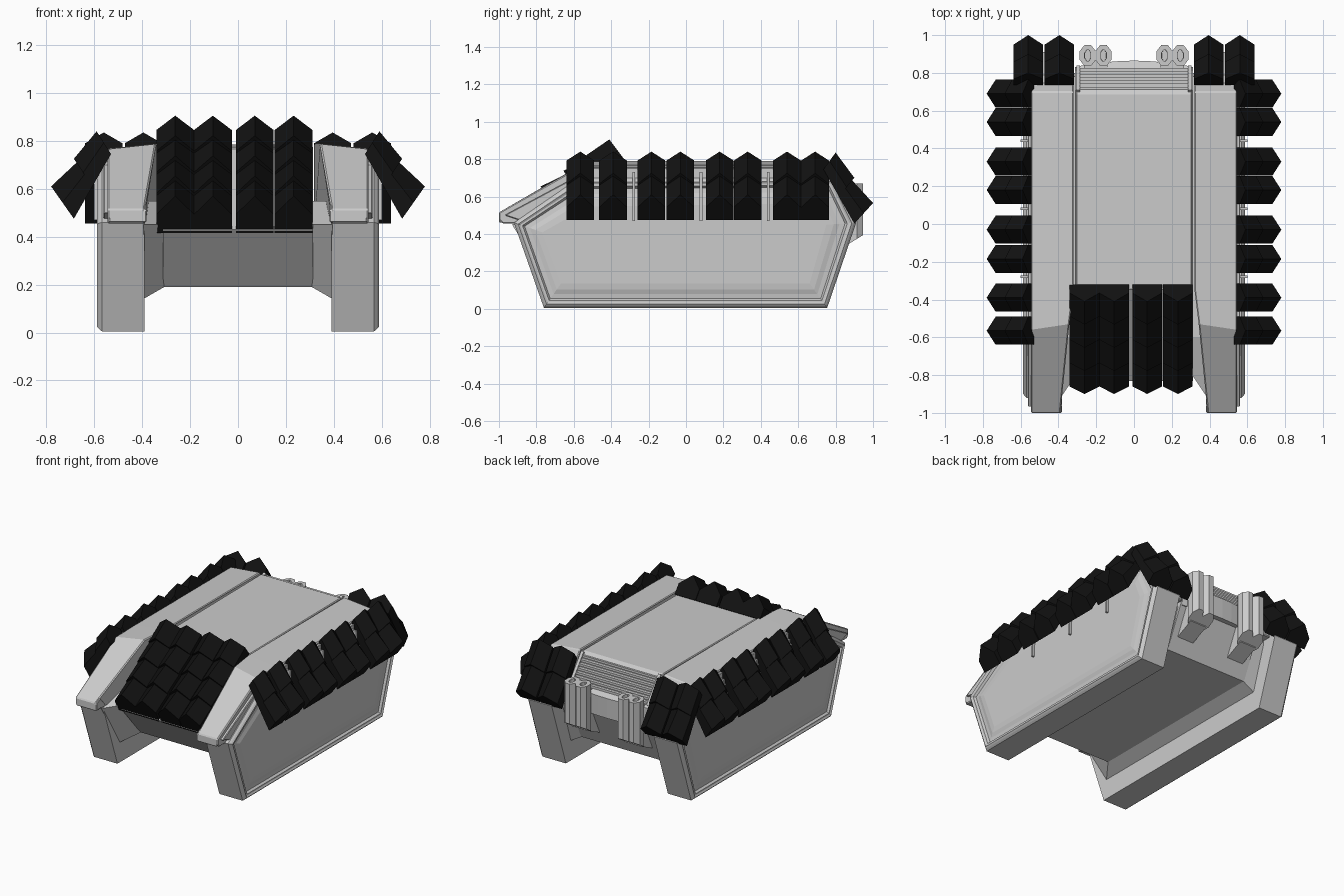
import bpy, bmesh, math
from mathutils import Vector

if "Cube" in bpy.data.objects:
    bpy.data.objects.remove(bpy.data.objects["Cube"])

black = bpy.data.materials.new("armour_black")
black.diffuse_color = (0.006, 0.006, 0.006, 1)
black.use_nodes = True
black.node_tree.nodes["Principled BSDF"].inputs["Base Color"].default_value = black.diffuse_color


def finish(bm, name, mat=None, mirror=False, bevel=0):
    bmesh.ops.recalc_face_normals(bm, faces=bm.faces[:])
    me = bpy.data.meshes.new(name)
    bm.to_mesh(me)
    bm.free()
    ob = bpy.data.objects.new(name, me)
    bpy.context.collection.objects.link(ob)
    if mat:
        me.materials.append(mat)
    if bevel:
        b = ob.modifiers.new("Bevel", 'BEVEL')
        b.width, b.segments = bevel, 1
    if mirror:
        ob.modifiers.new("Mirror", 'MIRROR').use_clip = False
    return ob


def prism(bm, profile, x0, x1):
    """Extrude a (y, z) profile across x; x0 may depend on y."""
    inner = x0 if callable(x0) else (lambda y: x0)
    a = [bm.verts.new((inner(y), y, z)) for y, z in profile]
    b = [bm.verts.new((x1, y, z)) for y, z in profile]
    n = len(profile)
    bm.faces.new(a)
    cap = bm.faces.new(b)
    for i in range(n):
        j = (i + 1) % n
        bm.faces.new((a[i], a[j], b[j], b[i]))
    return a, b, cap


def box(bm, c, s):
    vs = bmesh.ops.create_cube(bm, size=1)["verts"]
    for v in vs:
        v.co = Vector((v.co[i] * s[i] + c[i] for i in range(3)))
    return vs


# Track pods with a stepped rim and a softly rounded recessed panel
POD = [(-.76, .005), (.755, .005), (.91, .46), (.79, .70), (-.57, .70), (-.92, .46)]
bm = bmesh.new()
a, b, cap = prism(bm, POD, .39, .568)
bmesh.ops.recalc_face_normals(bm, faces=bm.faces[:])
for t, d in ((.012, .012), (.012, .008), (.012, -.006), (.012, 0), (.012, -.014),
             (.03, .003), (.03, .008), (.04, .004)):
    bmesh.ops.inset_region(bm, faces=[cap], thickness=t, depth=d)
pods = finish(bm, "track_pod", mirror=True)


# Central hull tub
bm = bmesh.new()
HULL = [(-.62, .19), (-.83, .43), (-.35, .765), (.70, .775), (.81, .61), (.83, .47), (.70, .19)]
prism(bm, HULL, -.312, .312)
finish(bm, "hull_tub")

# Chamfered fillers between the tub and the pods
bm = bmesh.new()
a, b, cap = prism(bm, [(-.62, .19), (-.80, .45), (-.6, .55), (.78, .55), (.80, .45), (.70, .19)], .308, .395)
b[0].co.z = b[5].co.z = .14
b[0].co.y, b[1].co.y = -.74, -.93
finish(bm, "hull_chamfer", mirror=True)

# Raised deck plate with a shallow curve at both ends
bm = bmesh.new()
prism(bm, [(-.35, .76), (-.35, .778), (.685, .785), (.715, .77), (.715, .75)], -.308, .308)
finish(bm, "deck_plate", bevel=.005)


# Fenders: narrow at the front, wider along the deck
def inner_edge(y):
    return .32 + .07 * max(0, min(1, (-.35 - y) / .65))


bm = bmesh.new()
FENDER = [(-.98, .455), (-1, .475), (-1, .515), (-.56, .765), (-.35, .768), (.70, .768),
          (.80, .61), (.86, .47)]
a, b, cap = prism(bm, FENDER, inner_edge, .545)
for i in (3, 4, 5):
    a[i].co.z += .022
a[3].co.y = -.53
finish(bm, "fender", mirror=True, bevel=.006)

# Fender nose lips and sloping cover strips
bm = bmesh.new()
prism(bm, [(-1, .46), (-1, .51), (-.96, .535), (-.9, .47)], .382, .538)
prism(bm, [(-.56, .72), (-.54, .755), (.70, .755), (.84, .5), (.80, .46), (-.85, .46), (-.97, .5)], .5, .562)
finish(bm, "fender_trim", mirror=True, bevel=.004)

# Engine grille: slats down the rear slope and a curved apron
bm = bmesh.new()
for i in range(7):
    t = i / 6
    vs = box(bm, (0, .715 + .10 * t, .762 - .135 * t), (.57, .022, .016))
for s in (-1, 1):
    prism(bm, [(.69, .77), (.71, .79), (.84, .62), (.81, .60)], s * .285, s * .305)
finish(bm, "engine_grille")
bm = bmesh.new()
N = 8
rows = []
for y0, z, k in ((.80, .625, 0), (.835, .60, .03), (.83, .46, .03), (.75, .46, 0)):
    rows.append([bm.verts.new((-.30 + .6 * i / N, y0 + k * math.sin(math.pi * i / N), z))
                 for i in range(N + 1)])
for r in range(4):
    p, q = rows[r], rows[(r + 1) % 4]
    for i in range(N):
        bm.faces.new((p[i], p[i + 1], q[i + 1], q[i]))
bm.faces.new([r[0] for r in rows])
bm.faces.new([r[-1] for r in rows])
finish(bm, "rear_apron")

# Twin octagonal exhaust stacks with bored tops
bm = bmesh.new()
for cx in (.162, .245):
    r = bmesh.ops.create_cone(bm, cap_ends=True, segments=8, radius1=.046, radius2=.046, depth=.34)
    rot = math.pi / 8
    for v in r["verts"]:
        x, y = v.co.x, v.co.y
        x, y = x * math.cos(rot) - y * math.sin(rot), x * math.sin(rot) + y * math.cos(rot)
        top = v.co.z > 0
        v.co = (cx + x, .892 + y * 1.3, .67 if top else .36 + y * .8)
    top = [f for f in bm.faces if all(v in r["verts"] and v.co.z > .66 for v in f.verts)]
    bmesh.ops.recalc_face_normals(bm, faces=bm.faces[:])
    bmesh.ops.inset_region(bm, faces=top, thickness=.028, depth=0)
    bmesh.ops.inset_region(bm, faces=top, thickness=.001, depth=-.05)
prism(bm, [(.74, .28), (.87, .34), (.87, .62), (.80, .62)], .14, .265)
finish(bm, "exhaust", mirror=True)


# Ridged armour tiles: a column of shingled, gabled bricks
def column(bm, across, to3d, base, ridge, count, width=.148):
    b0, b1, r0, r1 = (Vector(p) for p in (*base, *ridge))
    w = width / 2
    for i in range(count):
        rings = []
        for k, lift in ((i, 1 if i == 0 else .86), (i + 1, 1)):
            t = k / count
            p = b0.lerp(b1, t)
            q = p.lerp(r0.lerp(r1, t), lift)
            m = p.lerp(q, .5)
            rings.append([bm.verts.new(to3d(across + u, c))
                          for u, c in ((-w, p), (w, p), (w, m), (0, q), (-w, m))])
        a, b = rings
        bm.faces.new(a)
        bm.faces.new(b)
        for j in range(5):
            h = (j + 1) % 5
            bm.faces.new((a[j], a[h], b[h], b[j]))


bm = bmesh.new()
for y in (-.565, -.39, -.185, -.03, .18, .33, .54, .69):
    column(bm, y, lambda u, c: (c.x, u, c.y), ((.53, .745), (.685, .475)), ((.59, .84), (.78, .61)), 2)
finish(bm, "side_armour_tiles", black, mirror=True)

bm = bmesh.new()
for x in (.395, .56):
    column(bm, x, lambda u, c: (u, c.x, c.y), ((.735, .745), (.90, .455)), ((.80, .835), (1.0, .565)), 2, .155)
finish(bm, "rear_armour_tiles", black, mirror=True)

bm = bmesh.new()
for x in (-.262, -.105, .07, .232):
    column(bm, x, lambda u, c: (u, c.x, c.y), ((-.32, .785), (-.82, .415)), ((-.41, .905), (-.90, .57)), 4, .158)
finish(bm, "front_armour_tiles", black)

# Tile support brackets along the hull sides
bm = bmesh.new()
for y in (.44, .08, -.28):
    box(bm, (.565, y, .71), (.07, .014, .04))
    box(bm, (.57, y, .58), (.06, .014, .22))
box(bm, (.55, .08, .70), (.02, 1.36, .03))
finish(bm, "tile_brackets", mirror=True)
